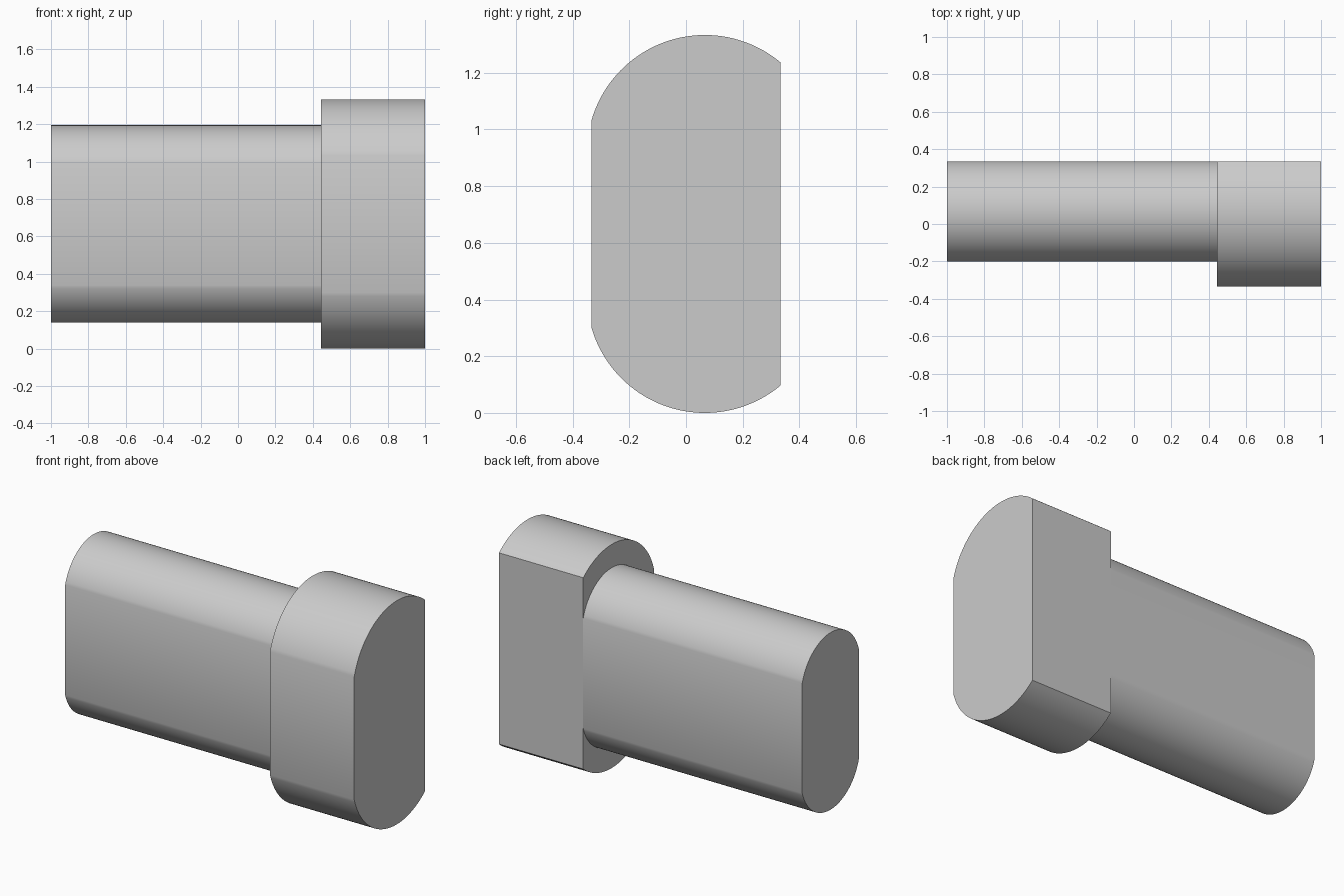
import bpy, bmesh, math

if "Cube" in bpy.data.objects:
    bpy.data.objects.remove(bpy.data.objects["Cube"], do_unlink=True)

grey = bpy.data.materials.new("plain_grey")
grey.use_nodes = True
colour = (0.6, 0.6, 0.6, 1)
grey.diffuse_color = colour
grey.node_tree.nodes["Principled BSDF"].inputs["Base Color"].default_value = colour

AXIS_Y, MID_Z, HALF_SLOT = 0.0667, 0.6667, 0.25
STEPS = 40


def slot_profile(radius, front, back):
    """Upright slot outline, trimmed flat at the front and back."""
    start = math.acos((back - AXIS_Y) / radius)
    end = math.acos((front - AXIS_Y) / radius)
    angles = [start + (end - start) * i / STEPS for i in range(STEPS + 1)]
    upper = [(AXIS_Y + radius * math.cos(a), HALF_SLOT + radius * math.sin(a)) for a in angles]
    lower = [(y, -z) for y, z in reversed(upper)]
    return [(y, MID_Z + z) for y, z in upper + lower]


def extrude_part(name, profile, x0, x1, inner_cap=True):
    bm = bmesh.new()
    near, far = [[bm.verts.new((x, y, z)) for y, z in profile] for x in (x0, x1)]
    n = len(profile)
    for i in range(n):
        j = (i + 1) % n
        bm.faces.new((near[i], near[j], far[j], far[i]))
    bm.faces.new(near)
    if inner_cap:
        bm.faces.new(far)
    bmesh.ops.recalc_face_normals(bm, faces=bm.faces)
    mesh = bpy.data.meshes.new(name)
    bm.to_mesh(mesh)
    bm.free()
    mesh.materials.append(grey)
    obj = bpy.data.objects.new(name, mesh)
    bpy.context.collection.objects.link(obj)
    bpy.ops.object.select_all(action="DESELECT")
    obj.select_set(True)
    bpy.context.view_layer.objects.active = obj
    bpy.ops.object.shade_smooth_by_angle(angle=math.radians(30))


# Wide head, and a narrower shank that meets it flush at the back
extrude_part("head", slot_profile(0.4167, -0.3333, 0.3333), 0.4444, 1)
extrude_part("shank", slot_profile(0.2778, -0.2, 0.3333), -1, 0.4444, inner_cap=False)
